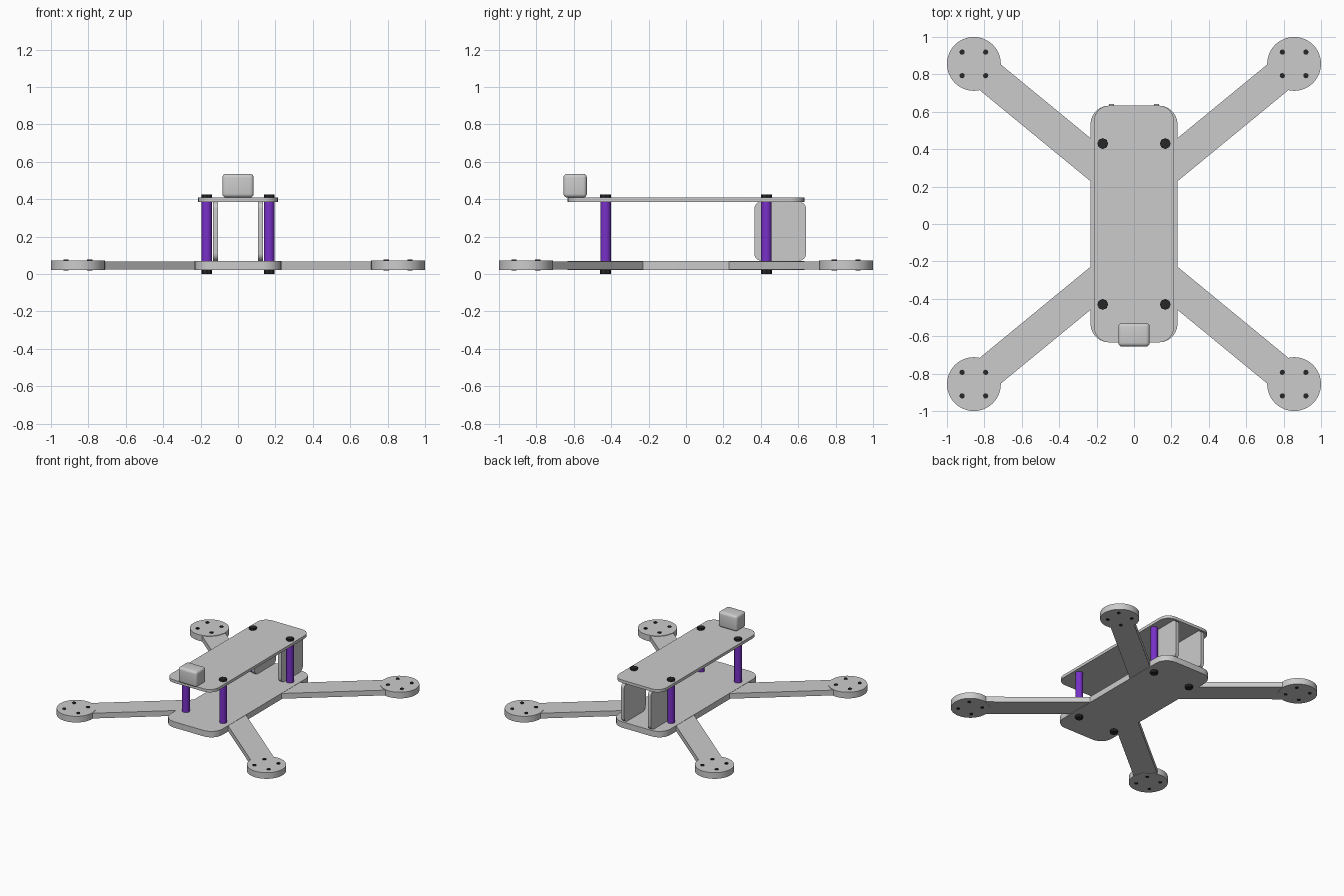
import bpy
import bmesh
import math
from mathutils import Matrix, Vector

cube = bpy.data.objects.get("Cube")
if cube:
    bpy.data.objects.remove(cube, do_unlink=True)


def make_material(name, color):
    mat = bpy.data.materials.new(name)
    mat.use_nodes = True
    mat.diffuse_color = color
    mat.node_tree.nodes["Principled BSDF"].inputs["Base Color"].default_value = color
    return mat


grey = make_material("light grey", (0.6, 0.6, 0.6, 1))
purple = make_material("purple", (0.19, 0.03, 0.58, 1))
black = make_material("black", (0.02, 0.02, 0.022, 1))


def finish(name, bm, mat):
    bmesh.ops.recalc_face_normals(bm, faces=bm.faces)
    mesh = bpy.data.meshes.new(name)
    bm.to_mesh(mesh)
    bm.free()
    mesh.materials.append(mat)
    obj = bpy.data.objects.new(name, mesh)
    bpy.context.collection.objects.link(obj)
    bpy.ops.object.select_all(action="DESELECT")
    obj.select_set(True)
    bpy.context.view_layer.objects.active = obj
    bpy.ops.object.shade_smooth_by_angle(angle=math.radians(35))
    return obj


def box(name, low, high, mat=grey, round_axis=None, radius=0.0, segments=6):
    """Box between two corners; rounds the edges along one axis, or all edges."""
    low, high = Vector(low), Vector(high)
    size = high - low
    bm = bmesh.new()
    bmesh.ops.create_cube(bm, size=1, matrix=Matrix.Translation((low + high) / 2) @ Matrix.Diagonal((*size, 1)))
    if radius:
        edges = [e for e in bm.edges if round_axis is None
                 or abs((e.verts[0].co - e.verts[1].co)[round_axis]) > 1e-5]
        bmesh.ops.bevel(bm, geom=edges, offset=radius, segments=segments,
                        profile=0.5, affect="EDGES")
    return finish(name, bm, mat)


def cylinder(name, x, y, bottom, top, radius, sides, mat):
    bm = bmesh.new()
    bmesh.ops.create_cone(bm, cap_ends=True, segments=sides, radius1=radius, radius2=radius,
                          depth=top - bottom, matrix=Matrix.Translation((x, y, (bottom + top) / 2)))
    return finish(name, bm, mat)


# Main plates
box("bottom_plate", (-0.233, -0.633, 0.022), (0.233, 0.633, 0.07), round_axis=2, radius=0.1)
box("top_plate", (-0.213, -0.633, 0.386), (0.213, 0.633, 0.409), round_axis=2, radius=0.08)

# Front camera block
box("camera", (-0.084, -0.655, 0.409), (0.084, -0.53, 0.536), radius=0.02, segments=4)

PAD = 0.856
HOLE = 0.063
ARM_ANGLE = math.radians(39.4)

for side_name, sx in (("left", 1), ("right", -1)):
    # Upright plate at the back
    x = sx * 0.12
    box(f"{side_name}_rear_plate", (x - 0.014, 0.365, 0.07), (x + 0.014, 0.642, 0.388),
        round_axis=0, radius=0.04)

    for end_name, sy in (("front", -1), ("back", 1)):
        label = f"{end_name}_{side_name}"

        # Arm runs from inside the body to the motor pad
        length = 0.93
        direction = Vector((sx * math.cos(ARM_ANGLE), sy * math.sin(ARM_ANGLE), 0))
        middle = Vector((sx * PAD, sy * PAD, 0.0465)) - direction * length / 2
        bm = bmesh.new()
        bmesh.ops.create_cube(bm, size=1, matrix=Matrix.Translation(middle)
                              @ Matrix.Rotation(sx * sy * ARM_ANGLE, 4, "Z")
                              @ Matrix.Diagonal((length, 0.178, 0.043, 1)))
        finish(f"{label}_arm", bm, grey)

        # Motor pad with four screw holes
        cylinder(f"{label}_motor_pad", sx * PAD, sy * PAD, 0.022, 0.072, 0.144, 48, grey)
        for i in range(4):
            hx = HOLE if i % 2 else -HOLE
            hy = HOLE if i // 2 else -HOLE
            cylinder(f"{label}_pad_screw_{i + 1}", sx * PAD + hx, sy * PAD + hy,
                     0.019, 0.077, 0.014, 12, black)

        # Standoff and the bolt through it
        cylinder(f"{label}_standoff", sx * 0.167, sy * 0.43, 0.07, 0.386, 0.028, 32, purple)
        cylinder(f"{label}_top_bolt", sx * 0.167, sy * 0.43, 0.4, 0.425, 0.029, 8, black)
        cylinder(f"{label}_bottom_bolt", sx * 0.167, sy * 0.43, 0, 0.03, 0.029, 8, black)
